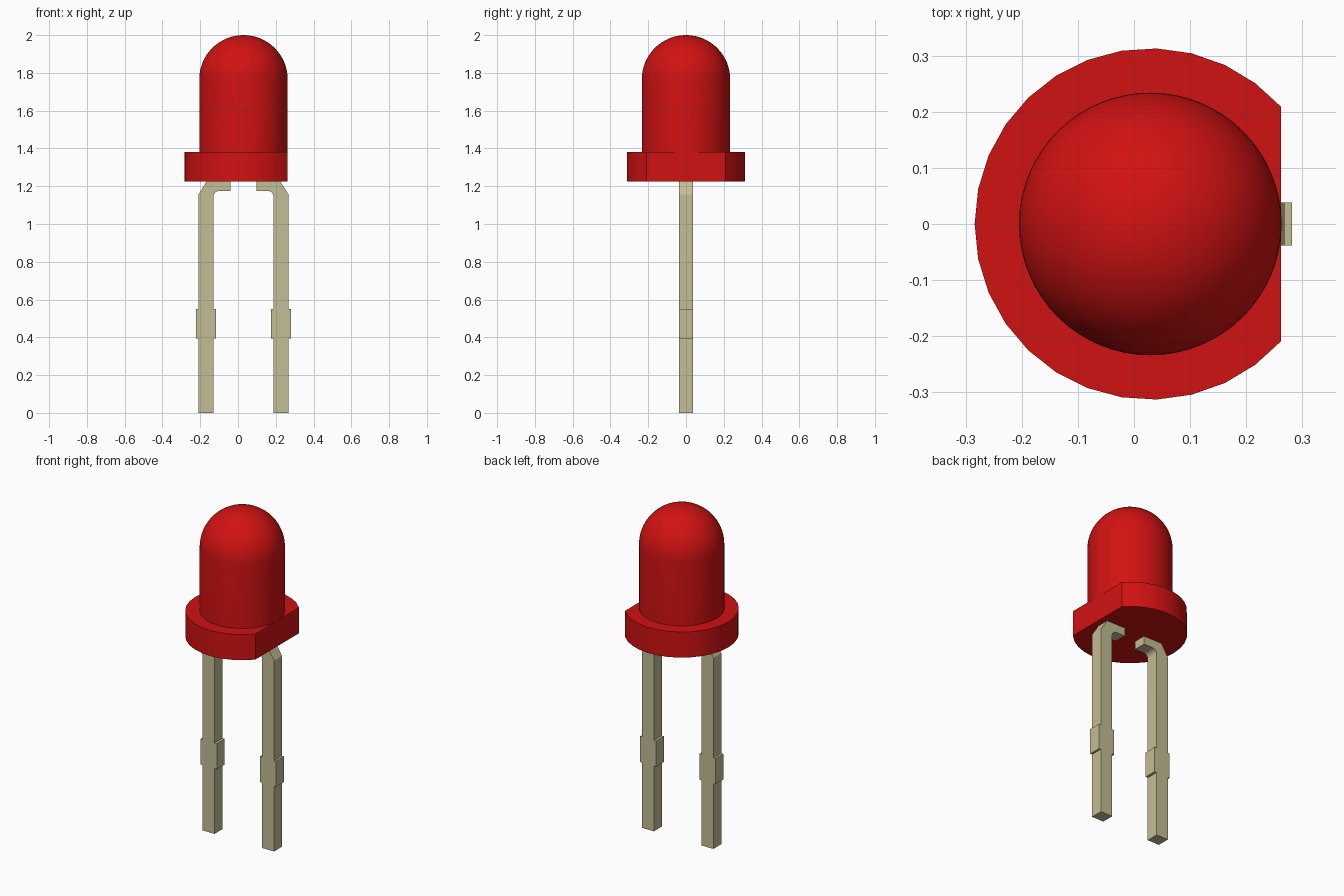
import bpy, bmesh, math

if "Cube" in bpy.data.objects:
    bpy.data.objects.remove(bpy.data.objects["Cube"], do_unlink=True)

CX = 0.029                      # axis of the lens and the pair of leads
FLANGE_Z, FLANGE_TOP, TOP = 1.225, 1.38, 2.0
LENS_R, FLANGE_R, FLAT_X = 0.234, 0.313, 0.233


def material(name, rgb, roughness):
    m = bpy.data.materials.new(name)
    m.use_nodes = True
    m.diffuse_color = (*rgb, 1)
    bsdf = m.node_tree.nodes["Principled BSDF"]
    bsdf.inputs["Base Color"].default_value = (*rgb, 1)
    bsdf.inputs["Roughness"].default_value = roughness
    return m


red = material("red plastic", (0.64, 0.006, 0.006), 0.4)
metal = material("tinned metal", (0.55, 0.51, 0.30), 0.5)


def finish(name, bm, mat, angle):
    bmesh.ops.recalc_face_normals(bm, faces=bm.faces[:])
    mesh = bpy.data.meshes.new(name)
    bm.to_mesh(mesh)
    bm.free()
    mesh.materials.append(mat)
    ob = bpy.data.objects.new(name, mesh)
    bpy.context.collection.objects.link(ob)
    bpy.ops.object.select_all(action="DESELECT")
    ob.select_set(True)
    bpy.context.view_layer.objects.active = ob
    bpy.ops.object.shade_smooth_by_angle(angle=math.radians(angle))
    return ob


def prism(name, points, offset, mat, angle):
    """Closed outline of 3D points, extruded along offset."""
    bm = bmesh.new()
    face = bm.faces.new([bm.verts.new(p) for p in points])
    ext = bmesh.ops.extrude_face_region(bm, geom=[face], use_keep_orig=True)
    moved = [v for v in ext["geom"] if isinstance(v, bmesh.types.BMVert)]
    bmesh.ops.translate(bm, verts=moved, vec=offset)
    return finish(name, bm, mat, angle)


# Domed lens: a lathed profile of straight wall and quarter circle
bm = bmesh.new()
dome_z = TOP - LENS_R
profile = [(LENS_R, FLANGE_TOP)]
for i in range(17):
    a = i / 16 * math.pi / 2
    profile.append((LENS_R * math.cos(a), dome_z + LENS_R * math.sin(a)))
verts = [bm.verts.new((CX + r, 0, z)) for r, z in profile]
edges = [bm.edges.new(pair) for pair in zip(verts, verts[1:])]
bmesh.ops.spin(bm, geom=verts + edges, cent=(CX, 0, 0), axis=(0, 0, 1),
               angle=math.tau, steps=64, use_duplicate=False)
bmesh.ops.remove_doubles(bm, verts=bm.verts[:], dist=0.0005)
finish("lens", bm, red, 30)

# Base flange: round rim with one flat side
start = math.acos(FLAT_X / FLANGE_R)
rim = []
for i in range(25):
    a = start + (math.tau - 2 * start) * i / 24
    rim.append((CX + FLANGE_R * math.cos(a), FLANGE_R * math.sin(a), FLANGE_Z))
prism("flange", rim, (0, 0, FLANGE_TOP - FLANGE_Z), red, 30)

# Leads: flat bent strips with a widened stop, mirrored about the lens axis
OUTER, INNER, FOOT = 0.239, 0.159, 0.069
STOP_OUT, STOP_IN, STOP_LOW, STOP_HIGH = 0.2525, 0.1445, 0.395, 0.55
DEPTH, BEND_R, FOOT_Z = 0.038, 0.03, 1.175

outline = [(INNER, 0), (OUTER, 0),
           (OUTER, STOP_LOW), (STOP_OUT, STOP_LOW),
           (STOP_OUT, STOP_HIGH), (OUTER, STOP_HIGH),
           (OUTER, 1.155), (0.195, FLANGE_Z),
           (FOOT, FLANGE_Z), (FOOT, FOOT_Z)]
for i in range(6):              # rounded inside of the bend
    a = math.pi / 2 * (1 - i / 5)
    outline.append((INNER - BEND_R + BEND_R * math.cos(a),
                    FOOT_Z - BEND_R + BEND_R * math.sin(a)))
outline += [(INNER, STOP_HIGH), (STOP_IN, STOP_HIGH),
            (STOP_IN, STOP_LOW), (INNER, STOP_LOW)]

for name, side in (("left_lead", 1), ("right_lead", -1)):
    prism(name, [(CX + side * x, -DEPTH, z) for x, z in outline],
          (0, 2 * DEPTH, 0), metal, 25)
